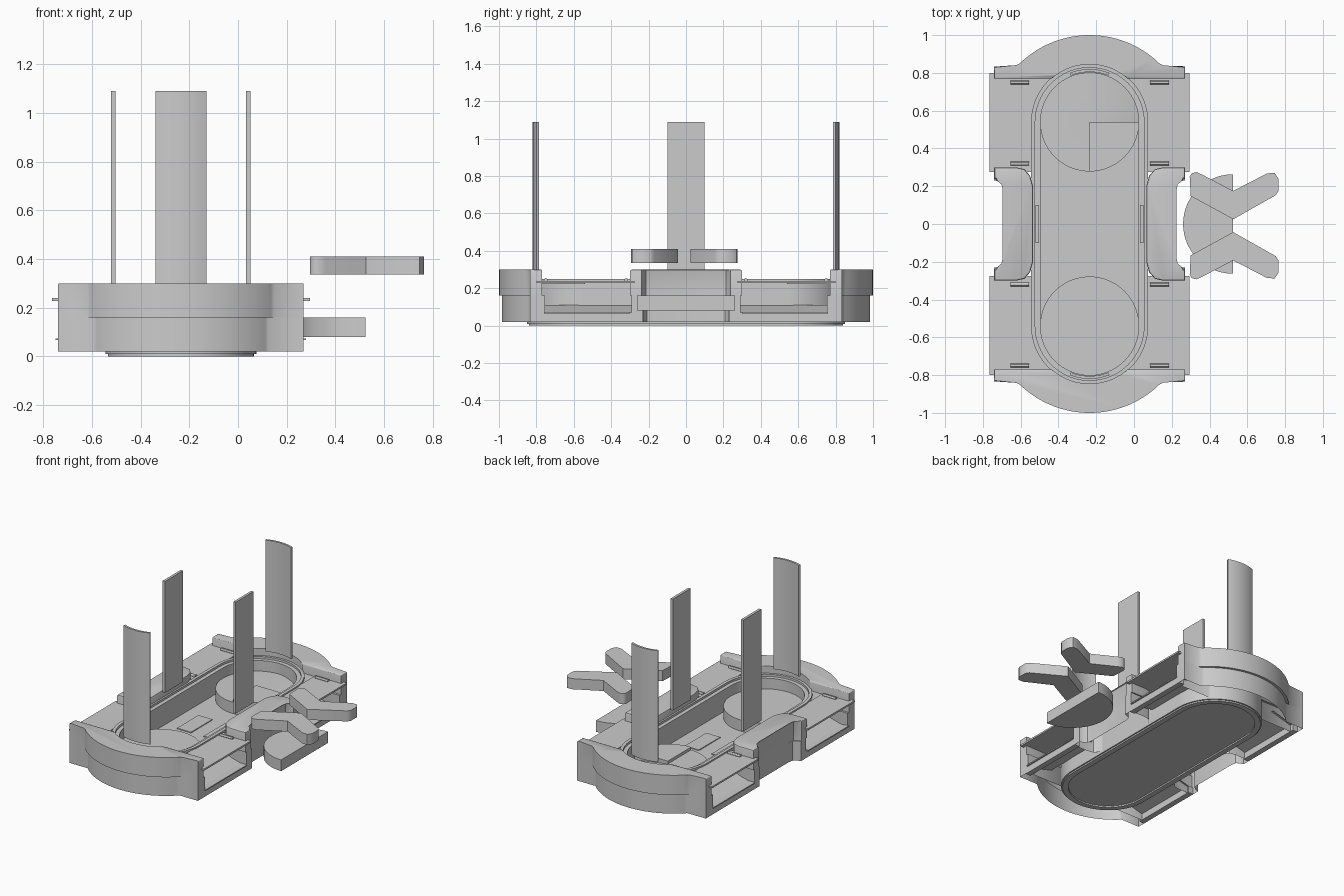
import bpy, bmesh, math

if "Cube" in bpy.data.objects:
    bpy.data.objects.remove(bpy.data.objects["Cube"])

CX = -0.235          # centre line of the tray in x
END = 0.54           # centre of the rounded ends in y

grey = bpy.data.materials.new("plain grey")
grey.diffuse_color = (0.6, 0.6, 0.6, 1)
grey.use_nodes = True
grey.node_tree.nodes["Principled BSDF"].inputs["Base Color"].default_value = grey.diffuse_color


def finish(name, bm, angle=30, solid=True):
    if solid:
        bmesh.ops.recalc_face_normals(bm, faces=bm.faces)
    me = bpy.data.meshes.new(name)
    bm.to_mesh(me)
    bm.free()
    me.materials.append(grey)
    ob = bpy.data.objects.new(name, me)
    bpy.context.collection.objects.link(ob)
    bpy.ops.object.select_all(action='DESELECT')
    ob.select_set(True)
    bpy.context.view_layer.objects.active = ob
    bpy.ops.object.shade_smooth_by_angle(angle=math.radians(angle))
    return ob


def loft(name, levels, sx=1, sy=1, cx=CX, cy=0, bevel=0, closed=True, angle=30):
    """Stack outlines (points, z) from bottom to top; open ones are hollow below."""
    bm = bmesh.new()
    rows = [[bm.verts.new((cx + sx * x, cy + sy * y, z)) for x, y in pts] for pts, z in levels]
    n = len(rows[0])
    for a, b in zip(rows, rows[1:]):
        for i in range(n):
            bm.faces.new((a[i], a[(i + 1) % n], b[(i + 1) % n], b[i]))
    bm.faces.new(rows[-1])
    if closed:
        bm.faces.new(rows[0][::-1])
    if bevel:
        top = [e for e in bm.edges if all(v in rows[-1] for v in e.verts)]
        bmesh.ops.bevel(bm, geom=top, offset=bevel, segments=2, affect='EDGES', profile=0.5)
    return finish(name, bm, angle)


def prism(name, pts, z0, z1, **kw):
    return loft(name, [(pts, z0), (pts, z1)], **kw)


def rect(x0, x1, y0, y1):
    return [(x0, y0), (x1, y0), (x1, y1), (x0, y1)]


def arc(r, a0, a1, n, cy=0.0, cx=0.0):
    return [(cx + r * math.cos(math.radians(a0 + (a1 - a0) * i / n)),
             cy + r * math.sin(math.radians(a0 + (a1 - a0) * i / n))) for i in range(n + 1)]


def capsule(r):
    return arc(r, 0, 180, 32, END) + arc(r, 180, 360, 32, -END)


def ring(name, r0, r1, z0, z1):
    """Capsule shaped wall between two radii."""
    bm = bmesh.new()
    loops = [[bm.verts.new((CX + x, y, z)) for x, y in capsule(r)]
             for r, z in ((r0, z0), (r1, z0), (r1, z1), (r0, z1))]
    n = len(loops[0])
    for k in range(4):
        a, b = loops[k], loops[(k + 1) % 4]
        for i in range(n):
            bm.faces.new((a[i], a[(i + 1) % n], b[(i + 1) % n], b[i]))
    return finish(name, bm)


def end_outline(radius, flange):
    """Rounded end with side flanges and a cut for the oval wall."""
    cy = 0.469
    a = math.degrees(math.asin((0.835 - cy) / radius))
    b = math.degrees(math.asin((flange - END) / 0.305))
    return ([(0.505, flange), (0.505, 0.835)] + arc(radius, a, 180 - a, 40, cy)
            + [(-0.505, 0.835), (-0.505, flange)] + arc(0.305, 180 - b, b, 24, END))


# Rounded end caps: hollow shells, upper skirt over a slightly smaller base
upper, base = end_outline(0.531, 0.77), end_outline(0.514, 0.755)
for sy, side in ((-1, "front"), (1, "back")):
    loft(side + "_cap", [(base, 0.02), (base, 0.16), (upper, 0.16), (upper, 0.30)],
         sy=sy, bevel=0.006, closed=False, angle=50)
    # curved upright plate over each end
    ang = math.degrees(math.asin(0.105 / 0.28))
    prism(side + "_upright", arc(0.28, 90 - ang, 90 + ang, 10, END)
          + arc(0.265, 90 + ang, 90 - ang, 10, END), 0.30, 1.09, sy=sy)

# Middle side blocks and flat upright plates
block = [(0.30, -0.20), (0.315, -0.255), (0.345, -0.29), (0.39, -0.30), (0.505, -0.30),
         (0.505, -0.238), (0.48, -0.233), (0.457, -0.215), (0.45, -0.18)]
block += [(x, -y) for x, y in block[::-1]]
lower = [(x, y * 0.97) for x, y in block]
corner = arc(0.305, 0, math.degrees(math.asin(0.235 / 0.305)), 12, END) + [(0.32, 0.775), (0.32, 0.54)]
for sx, side in ((-1, "left"), (1, "right")):
    loft(side + "_block", [(lower, 0.02), (lower, 0.16), (block, 0.16), (block, 0.30)],
         sx=sx, bevel=0.01, closed=False)
    prism(side + "_upright", rect(0.268, 0.286, -0.10, 0.10), 0.30, 1.09, sx=sx)
    # Open bays: sill, sloped tray, thin shelf, corner filler and hinge pins
    for sy, end in ((-1, "front"), (1, "back")):
        tag = side + "_" + end
        m = dict(sx=sx, sy=sy)
        prism(tag + "_bay_sill", rect(0.465, 0.505, 0.28, 0.78), 0.02, 0.07, **m)
        prism(tag + "_bay_shelf", rect(0.30, 0.53, 0.275, 0.80), 0.228, 0.24, **m)
        prism(tag + "_bay_strip", rect(0.49, 0.515, 0.30, 0.76), 0.066, 0.074, **m)
        prism(tag + "_corner_filler", corner, 0.222, 0.234, **m)
        bm = bmesh.new()
        bm.faces.new([bm.verts.new((CX + sx * x, sy * y, z)) for x, y, z in
                      ((0.47, 0.28, 0.065), (0.47, 0.77, 0.065),
                       (0.305, 0.77, 0.11), (0.305, 0.28, 0.11))])
        finish(tag + "_bay_tray", bm)
        for y in (0.32, 0.75):
            bm = bmesh.new()
            bmesh.ops.create_cone(bm, cap_ends=True, segments=12, radius1=0.011,
                                  radius2=0.011, depth=0.10)
            for v in bm.verts:
                x, yy, z = v.co
                v.co = (CX + sx * (0.37 + z), sy * (y + yy), 0.243 + x)
            finish(tag + "_hinge_pin", bm)

# Oval wall with a stepped rim, and the lip under it
ring("oval_wall_outer", 0.288, 0.31, 0.01, 0.25)
ring("oval_wall_inner", 0.26, 0.288, 0.02, 0.235)
ring("bottom_lip", 0.262, 0.30, 0.0, 0.02)

# Inner floor between the two round platforms, and the closed underside
prism("inner_floor", arc(0.262, 0, -180, 32, END) + arc(0.262, 180, 0, 32, -END), 0.07, 0.08)
prism("underside", capsule(0.264), 0.01, 0.016)
for sx in (-1, 1):
    prism("floor_pad", rect(0.05, 0.16, -0.12, 0.12), 0.08, 0.086, sx=sx)


def platform(name, cy, rim, middle):
    """Round platform whose rim and middle heights depend on the angle."""
    bm = bmesh.new()
    n = 64

    def face(*pts):
        bm.faces.new([bm.verts.new(p) for p in pts])

    for i in range(n):
        s, e, nx = i / n, (i + 0.999) / n, ((i + 1) % n) / n
        p, q = [(CX + 0.262 * math.cos(t), cy + 0.262 * math.sin(t))
                for t in (2 * math.pi * i / n, 2 * math.pi * (i + 1) / n)]
        face((CX, cy, middle(s)), (*p, rim(s)), (*q, rim(e)))
        face((*p, 0.05), (*q, 0.05), (*q, rim(e)), (*p, rim(s)))
        if abs(rim(nx) - rim(e)) > 0.01:             # upright step face
            face((CX, cy, middle(e)), (*q, rim(e)), (*q, rim(nx)), (CX, cy, middle(nx)))
    bmesh.ops.remove_doubles(bm, verts=bm.verts, dist=0.0008)
    finish(name, bm, solid=False)


# Back platform has a raised quarter and a ramp; the front one is level
platform("back_platform", END,
         lambda t: 0.18 if t >= 0.75 else min(0.16, 0.12 + 0.16 * t),
         lambda t: 0.18 if t >= 0.75 else 0.16)
platform("front_platform", -END, lambda t: 0.16, lambda t: 0.16)

# Loose half disc beside the tray
prism("half_disc", arc(0.263, 90, 270, 32), 0.08, 0.16, cx=0.523)

# Two loose bent arms
arm = [(0.295, 0.25), (0.305, 0.268), (0.33, 0.275), (0.36, 0.262), (0.525, 0.175),
       (0.705, 0.268), (0.745, 0.27), (0.765, 0.24), (0.765, 0.175), (0.75, 0.152),
       (0.525, 0.025), (0.30, 0.148)]
prism("back_arm", arm, 0.335, 0.41, cx=0, angle=50)
prism("front_arm", arm, 0.335, 0.41, sy=-1, cx=0, cy=-0.018, angle=50)
